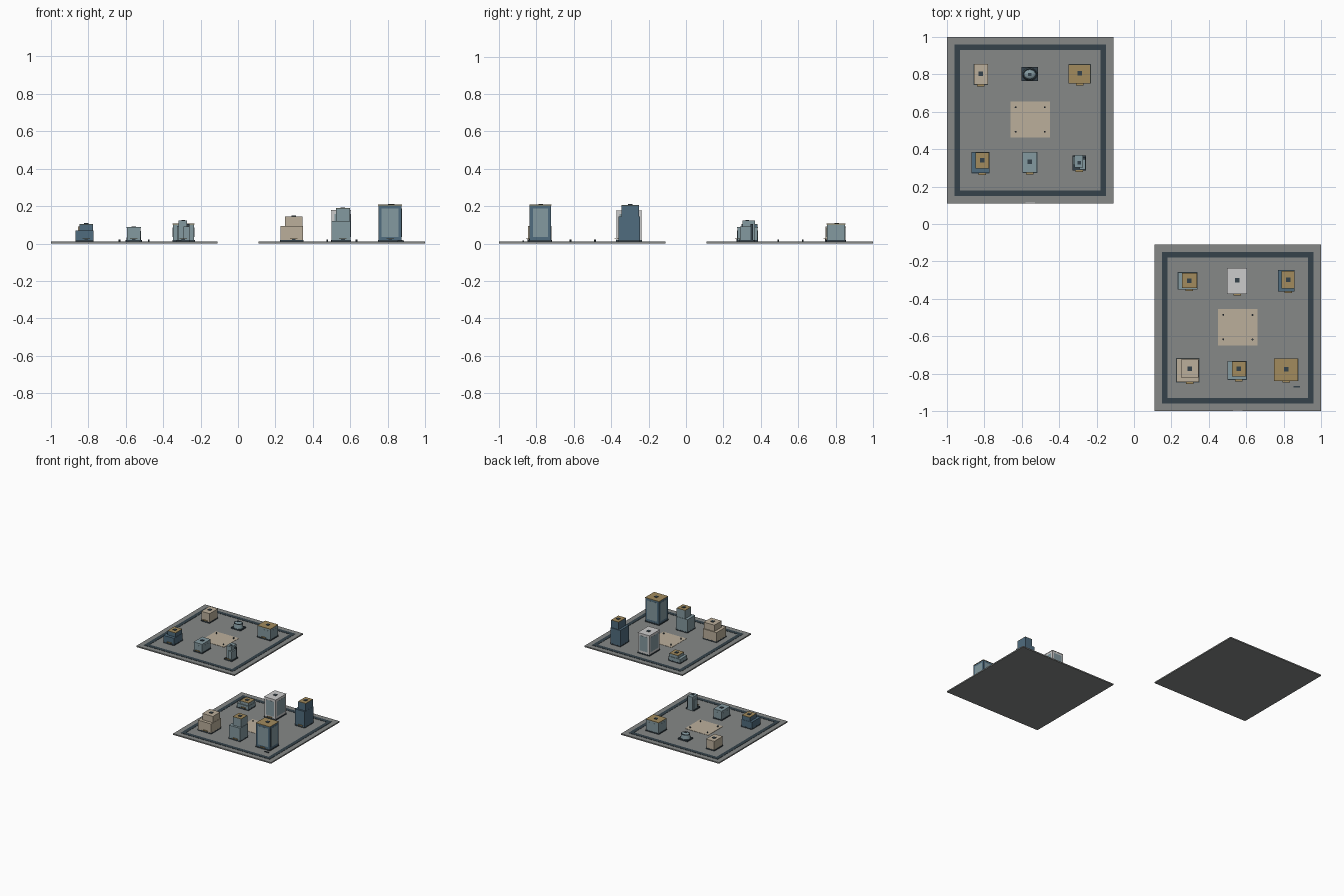
import bpy
import math

if "Cube" in bpy.data.objects:
    bpy.data.objects.remove(bpy.data.objects["Cube"])

COL = {
    "ground": (0.24, 0.25, 0.245), "dark": (0.035, 0.055, 0.07), "beige": (0.50, 0.43, 0.33),
    "gold": (0.36, 0.26, 0.11), "sky": (0.23, 0.32, 0.35), "blue": (0.08, 0.15, 0.21),
    "white": (0.55, 0.55, 0.54),
}
MATS = {}
for key, rgb in COL.items():
    MATS[key] = bpy.data.materials.new(key)
    MATS[key].diffuse_color = (*rgb, 1)

G = 0.010  # top of the ground slab


def box(name, x0, x1, y0, y1, z0, z1, color):
    bpy.ops.mesh.primitive_cube_add(size=1, location=((x0 + x1) / 2, (y0 + y1) / 2, (z0 + z1) / 2))
    ob = bpy.context.object
    ob.name = name
    ob.scale = (x1 - x0, y1 - y0, z1 - z0)
    bpy.ops.object.transform_apply(location=False, rotation=False, scale=True)
    ob.data.materials.append(MATS[color])
    return ob


def drum(name, x, y, r0, r1, z0, z1, color, sides=16, sy=1.0):
    bpy.ops.mesh.primitive_cone_add(vertices=sides, radius1=r0, radius2=r1, depth=z1 - z0,
                                    location=(x, y, (z0 + z1) / 2))
    ob = bpy.context.object
    ob.name = name
    ob.scale.y = sy
    ob.data.materials.append(MATS[color])
    bpy.ops.object.shade_smooth_by_angle(angle=math.radians(40))


def dressing(name, cx, cy, y0, top, size=0.012):
    # roof unit and front door with canopy
    box(name + "_roof_unit", cx - size, cx + size, cy - size, cy + size, top, top + 0.004, "dark")
    box(name + "_canopy", cx - 0.02, cx + 0.02, y0 - 0.010, y0, G + 0.014, G + 0.018, "gold")
    box(name + "_door", cx - 0.010, cx + 0.010, y0 - 0.002, y0, G, G + 0.014, "dark")


def plinth(name, x0, x1, y0, y1):
    box(name + "_plinth", x0 - .001, x1 + .001, y0 - .001, y1 + .001, G, G + 0.008, "dark")


def tower(name, x0, x1, y0, y1, h, wall, roof, panel=None):
    plinth(name, x0, x1, y0, y1)
    box(name + "_walls", x0 + .002, x1 - .002, y0 + .002, y1 - .002, G, h - 0.004, wall)
    box(name + "_roof", x0, x1, y0, y1, h - 0.004, h, roof)
    if panel:  # glazed panels on all four faces
        m = 0.16 * min(x1 - x0, y1 - y0)
        box(name + "_glass_y", x0 + m, x1 - m, y0 + .001, y1 - .001, 0.036, h - 0.020, panel)
        box(name + "_glass_x", x0 + .001, x1 - .001, y0 + m, y1 - m, 0.036, h - 0.020, panel)
    dressing(name, (x0 + x1) / 2, (y0 + y1) / 2 + 0.003, y0, h)


def stepped(name, lower, upper, h1, h2, wall, roof):
    plinth(name, *lower)
    box(name + "_lower", *lower, G, h1, wall)
    box(name + "_upper", *upper, h1, h2 - 0.003, wall)
    box(name + "_upper_roof", *upper, h2 - 0.003, h2, roof)
    dressing(name, (upper[0] + upper[1]) / 2, (upper[2] + upper[3]) / 2, lower[2], h2)


def plot(name, cx, cy):
    s = 0.445
    box(name + "_ground", cx - s, cx + s, cy - s, cy + s, 0, G, "ground")
    # square ring road
    o, w, t = 0.405, 0.03, G + 0.002
    for sgn, n in ((-1, "a"), (1, "b")):
        e0, e1 = sorted((sgn * o, sgn * (o - w)))
        box(f"{name}_road_x_{n}", cx - o, cx + o, cy + e0, cy + e1, G - .002, t, "dark")
        box(f"{name}_road_y_{n}", cx + e0, cx + e1, cy - o + w, cy + o - w, G - .002, t, "dark")
    # plaza with four bollards
    box(name + "_plaza", cx - .105, cx + .105, cy - .093, cy + .1, G - .002, G + .002, "beige")
    for dx in (-0.078, 0.078):
        for dy in (-0.062, 0.069):
            drum(name + "_bollard", cx + dx, cy + dy, .005, .005, G, 0.022, "dark", 8)
    box(name + "_gate_mark", cx - .025, cx + .025, cy - s, cy - s + .005, G - .001, G + .001, "white")


plot("low_district", -0.555, 0.555)
plot("high_district", 0.555, -0.555)

# low district
tower("beige_block", -.856, -.78, .745, .855, .090, "beige", "beige")
tower("gold_roof_block", -.35, -.232, .751, .853, .107, "sky", "gold", "sky")
stepped("blue_steps", (-.868, -.772, .272, .385), (-.848, -.775, .296, .383), .070, .105, "blue", "gold")
tower("pale_block", -.595, -.518, .274, .385, .088, "sky", "sky", "sky")

# round pavilion on a square base
box("pavilion_base", -.60, -.513, .765, .838, G, .020, "dark")
drum("pavilion_drum", -.557, .80, .040, .034, .020, .052, "sky", 16, .86)
drum("pavilion_rim", -.557, .80, .036, .036, .052, .056, "dark", 16, .86)
drum("pavilion_roof", -.557, .80, .029, .018, .056, .064, "sky", 16, .86)
box("pavilion_unit", -.566, -.548, .792, .808, .062, .068, "dark")

# clustered tower
box("cluster_base", -.329, -.256, .287, .366, G, .020, "dark")
box("cluster_core", -.318, -.272, .302, .368, G, .122, "sky")
box("cluster_left_wing", -.326, -.318, .315, .362, G, .095, "sky")
box("cluster_right_wing", -.290, -.260, .290, .345, G, .090, "sky")
box("cluster_back_wing", -.285, -.258, .345, .358, G, .105, "dark")
dressing("cluster", -.292, .327, .288, .122, .009)

# high district
stepped("low_steps", (.234, .338, -.349, -.258), (.257, .336, -.342, -.262), .046, .070, "sky", "gold")
tower("white_tower", .498, .604, -.373, -.236, .178, "white", "white", "sky")
stepped("dark_tower", (.770, .858, -.360, -.247), (.789, .857, -.345, -.252), .145, .207, "blue", "gold")
stepped("beige_steps", (.226, .348, -.845, -.718), (.250, .346, -.820, -.725), .093, .145, "beige", "beige")
stepped("sky_tower", (.50, .602, -.832, -.732), (.523, .599, -.814, -.735), .120, .190, "sky", "gold")
tower("glass_tower", .749, .877, -.838, -.72, .208, "blue", "gold", "sky")

# small bench by the glass tower
box("bench", .853, .888, -.873, -.867, G, .016, "dark")

for m in bpy.data.materials:
    if m.users and not m.is_grease_pencil:
        m.use_nodes = True
        m.node_tree.nodes["Principled BSDF"].inputs["Base Color"].default_value = m.diffuse_color
